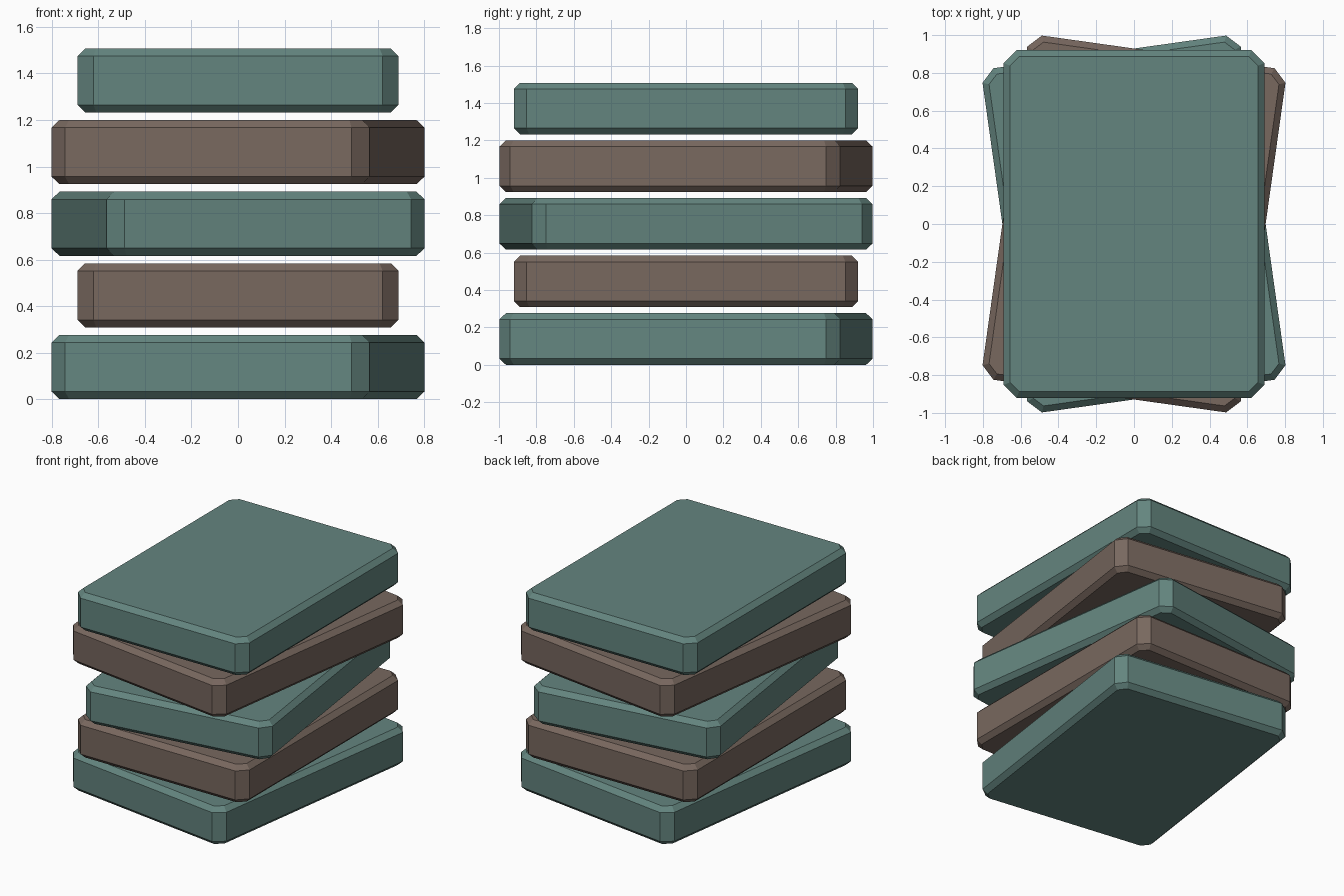
import bpy
import bmesh
from math import radians

if "Cube" in bpy.data.objects:
    bpy.data.objects.remove(bpy.data.objects["Cube"])

HX, HY, H = 0.69, 0.92, 0.276   # half width, half depth, thickness
CORNER, EDGE = 0.068, 0.033     # corner cut and rim chamfer
PITCH = 0.308                   # spacing between slabs


def material(name, rgb):
    m = bpy.data.materials.new(name)
    m.diffuse_color = (*rgb, 1)
    m.use_nodes = True
    m.node_tree.nodes["Principled BSDF"].inputs["Base Color"].default_value = m.diffuse_color
    return m


def outline(inset):
    # rectangle with cut corners, offset evenly inwards
    x, y = HX - inset, HY - inset
    c = CORNER - inset * 0.586
    return [(x, -y + c), (x, y - c), (x - c, y), (-x + c, y),
            (-x, y - c), (-x, -y + c), (-x + c, -y), (x - c, -y)]


def slab(name, z, angle, mat):
    bm = bmesh.new()
    levels = [(EDGE, 0), (0, EDGE), (0, H - EDGE), (EDGE, H)]
    rings = [[bm.verts.new((x, y, h)) for x, y in outline(i)] for i, h in levels]
    for a, b in zip(rings, rings[1:]):
        for k in range(8):
            n = (k + 1) % 8
            bm.faces.new((a[k], a[n], b[n], b[k]))
    bm.faces.new(rings[0][::-1])
    bm.faces.new(rings[-1])
    mesh = bpy.data.meshes.new(name)
    bm.to_mesh(mesh)
    bm.free()
    mesh.materials.append(mat)
    ob = bpy.data.objects.new(name, mesh)
    ob.location.z = z
    ob.rotation_euler.z = radians(angle)
    bpy.context.collection.objects.link(ob)


teal = material("teal", (0.127, 0.235, 0.212))
brown = material("brown", (0.188, 0.138, 0.114))

# stack of alternating, twisted slabs
for i, angle in enumerate((-8, 0, 8, -8, 0)):
    slab(f"slab_{i + 1}", i * PITCH, angle, brown if i % 2 else teal)
